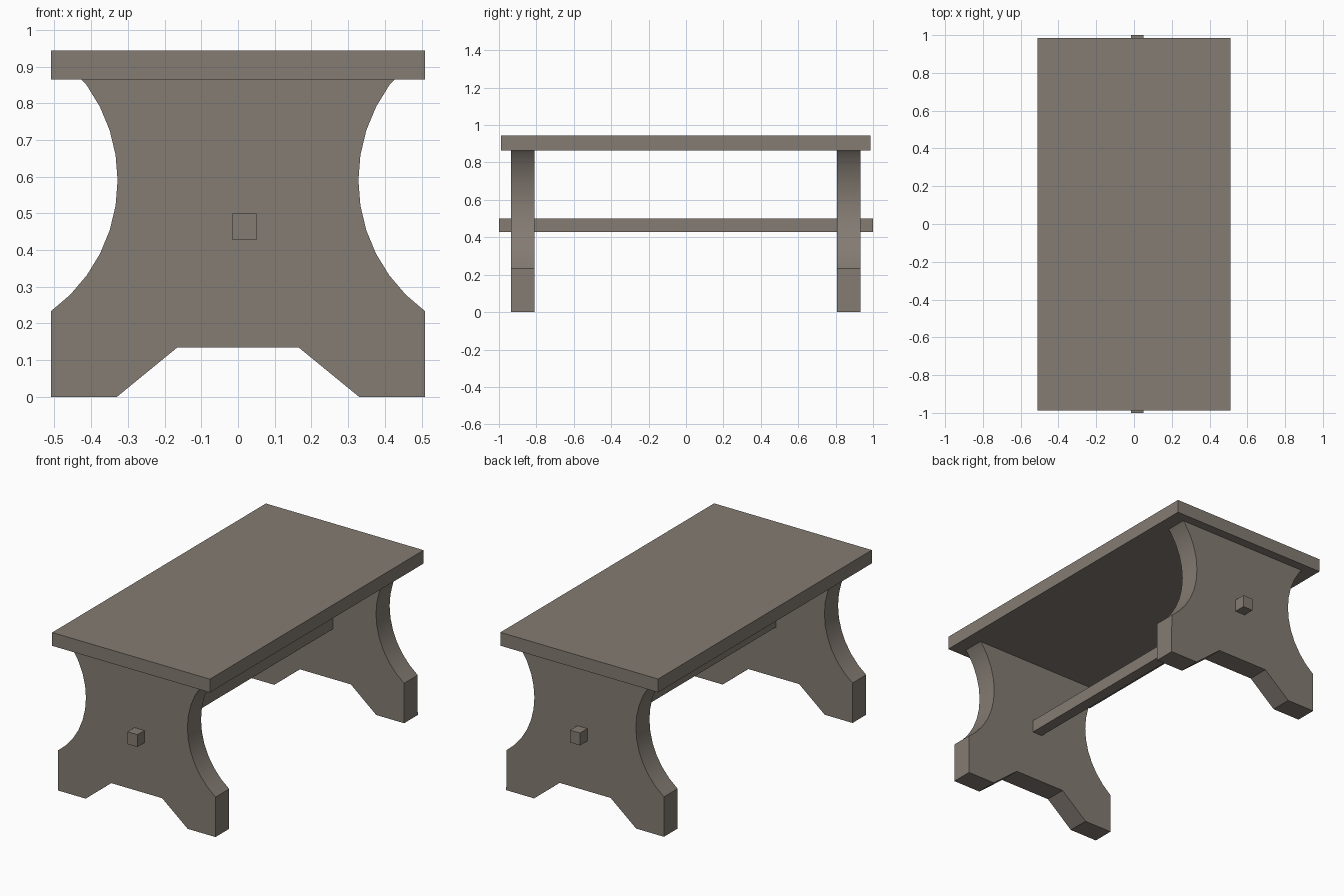
import bpy, bmesh, math

if "Cube" in bpy.data.objects:
    bpy.data.objects.remove(bpy.data.objects["Cube"])

wood = bpy.data.materials.new("grey brown wood")
wood.diffuse_color = (0.23, 0.20, 0.17, 1)
wood.use_nodes = True
wood.node_tree.nodes["Principled BSDF"].inputs["Base Color"].default_value = wood.diffuse_color


def extrude_profile(name, pts, y0, y1):
    """Extrude a closed x/z outline from y0 to y1."""
    bm = bmesh.new()
    face = bm.faces.new([bm.verts.new((x, y0, z)) for x, z in pts])
    res = bmesh.ops.extrude_face_region(bm, geom=[face], use_keep_orig=True)
    verts = [g for g in res["geom"] if isinstance(g, bmesh.types.BMVert)]
    bmesh.ops.translate(bm, vec=(0, y1 - y0, 0), verts=verts)
    bmesh.ops.recalc_face_normals(bm, faces=bm.faces)
    mesh = bpy.data.meshes.new(name)
    bm.to_mesh(mesh)
    bm.free()
    mesh.materials.append(wood)
    obj = bpy.data.objects.new(name, mesh)
    bpy.context.collection.objects.link(obj)
    return obj


def rect(x0, x1, z0, z1):
    return [(x0, z0), (x1, z0), (x1, z1), (x0, z1)]


# Table top and the long stretcher that pokes through both legs
TOP_Z = 0.865
extrude_profile("table_top", rect(-0.51, 0.51, TOP_Z, 0.943), -0.988, 0.986)
extrude_profile("stretcher", rect(-0.015, 0.05, 0.428, 0.5), -1.0, 1.0)

# Leg outline: notched foot, then a concave circular waist in 9 degree steps
R, CX, CZ = 0.441, 0.769, 0.59
half = [(0.165, 0.135), (0.33, 0), (0.51, 0)]
for deg in range(-54, 37, 9):
    a = math.radians(deg)
    half.append((CX - R * math.cos(a), CZ + R * math.sin(a)))
half.append((0.428, TOP_Z))
outline = half + [(-x, z) for x, z in reversed(half)]

for name, y0 in (("front_leg", -0.936), ("back_leg", 0.806)):
    leg = extrude_profile(name, outline, y0, y0 + 0.126)
    bpy.ops.object.select_all(action='DESELECT')
    leg.select_set(True)
    bpy.context.view_layer.objects.active = leg
    bpy.ops.object.shade_smooth_by_angle(angle=math.radians(25))
